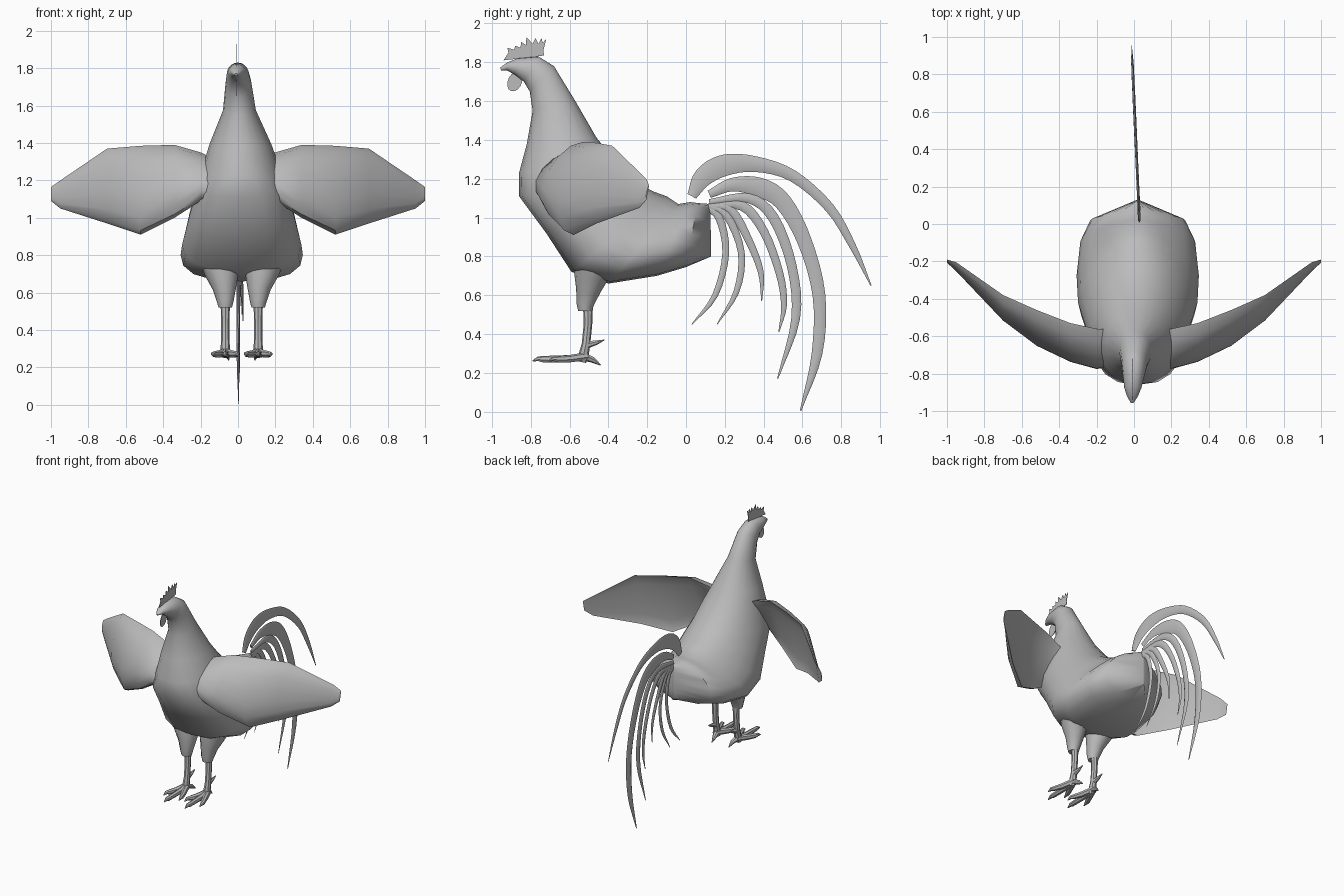
import bpy, bmesh, math
from mathutils import Vector

if "Cube" in bpy.data.objects:
    bpy.data.objects.remove(bpy.data.objects["Cube"])

GREY = bpy.data.materials.new("plain grey")
GREY.diffuse_color = (0.5, 0.5, 0.5, 1)
GREY.use_nodes = True
GREY.node_tree.nodes["Principled BSDF"].inputs["Base Color"].default_value = GREY.diffuse_color


def finish(name, bm, angle=40):
    bmesh.ops.recalc_face_normals(bm, faces=bm.faces)
    me = bpy.data.meshes.new(name)
    bm.to_mesh(me)
    bm.free()
    me.materials.append(GREY)
    ob = bpy.data.objects.new(name, me)
    bpy.context.collection.objects.link(ob)
    bpy.ops.object.select_all(action='DESELECT')
    ob.select_set(True)
    bpy.context.view_layer.objects.active = ob
    bpy.ops.object.shade_smooth_by_angle(angle=math.radians(angle))
    return ob


def loft(name, rings, angle=40):
    """Skin a list of closed rings and cap both ends."""
    bm = bmesh.new()
    vs = [[bm.verts.new(p) for p in r] for r in rings]
    n = len(rings[0])
    for a, b in zip(vs, vs[1:]):
        for i in range(n):
            j = (i + 1) % n
            bm.faces.new((a[i], a[j], b[j], b[i]))
    bm.faces.new(vs[0])
    bm.faces.new(vs[-1])
    return finish(name, bm, angle)


def tube(name, pts, sides=8):
    """Round tube through (x, y, z, radius) points."""
    P = [Vector(p[:3]) for p in pts]
    rings = []
    for i, p in enumerate(P):
        d = (P[min(i + 1, len(P) - 1)] - P[max(i - 1, 0)]).normalized()
        ref = Vector((1, 0, 0)) if abs(d.x) < 0.8 else Vector((0, 0, 1))
        u = d.cross(ref).normalized()
        v = d.cross(u)
        rings.append([p + pts[i][3] * (u * math.cos(t) + v * math.sin(t))
                      for t in (2 * math.pi * k / sides for k in range(sides))])
    return loft(name, rings)


def smooth_path(pts, steps=4):
    """Catmull-Rom resampling."""
    V = [Vector(p) for p in pts]
    V = [2 * V[0] - V[1]] + V + [2 * V[-1] - V[-2]]
    out = []
    for i in range(1, len(V) - 2):
        a, b, c, d = V[i - 1:i + 3]
        for s in range(steps):
            t = s / steps
            out.append(0.5 * (2 * b + (c - a) * t + (2 * a - 5 * b + 4 * c - d) * t * t
                              + (3 * b - a - 3 * c + d) * t ** 3))
    return out + [V[-2]]


# Body, neck and head: top y,z / bottom y,z / half width / low-set width
SECTIONS = [
    (-.958, 1.772, -.952, 1.758, .008, 0), (-.92, 1.80, -.92, 1.757, .03, 0),
    (-.87, 1.82, -.88, 1.735, .046, 0), (-.76, 1.83, -.835, 1.70, .06, 0),
    (-.68, 1.78, -.805, 1.65, .07, 0), (-.57, 1.60, -.79, 1.55, .088, 0),
    (-.46, 1.41, -.82, 1.38, .165, 0), (-.36, 1.29, -.86, 1.23, .21, 0),
    (-.25, 1.18, -.86, 1.11, .25, .1), (-.17, 1.135, -.72, .92, .285, .2),
    (-.10, 1.11, -.59, .72, .315, .3), (-.04, 1.07, -.40, .66, .32, .35),
    (.02, 1.08, -.15, .70, .30, .35), (.06, 1.075, 0, .745, .25, .3),
    (.125, 1.07, .13, .80, .008, 0)]
rings = []
for ty, tz, by, bz, hw, k in SECTIONS:
    cx = .02 if ty > -.3 else -.01 + .03 * (ty + .96) / .66
    ring = []
    for i in range(20):
        a = 2 * math.pi * i / 20
        c, s = math.cos(a), math.sin(a)
        if c < 0 and k:                       # fuller belly
            s = math.copysign(abs(s) ** .8, s)
        f = (1 + c) / 2
        ring.append((cx + hw * s * (1 - k * c) / (1 + k * .12),
                     by + (ty - by) * f, bz + (tz - bz) * f))
    rings.append(ring)
loft("body", rings, 50)

# Wings: x / top y,z / bottom y,z / front bulge / back bulge
WING = [
    (.05, -.57, 1.28, -.72, 1.12, .08, -.02), (.20, -.56, 1.35, -.70, 1.09, .13, -.01),
    (.34, -.53, 1.39, -.66, 1.00, .13, .02), (.52, -.46, 1.385, -.58, .91, .12, .03),
    (.70, -.38, 1.37, -.46, .97, .09, .02), (.95, -.205, 1.20, -.24, 1.05, .025, 0),
    (1.0, -.19, 1.165, -.205, 1.09, .006, 0)]
for side, label in ((1, "right"), (-1, "left")):
    rings = []
    for x, ty, tz, by, bz, front, back in WING:
        ring = []
        for i in range(14):
            a = 2 * math.pi * i / 14
            s, f = math.sin(a), (1 + math.cos(a)) / 2
            off = -front * s if s >= 0 else back * s
            ring.append((side * x, by + (ty - by) * f + off, bz + (tz - bz) * f))
        rings.append(ring)
    loft(label + "_wing", rings, 45)

# Legs and feet
for side, label in ((1, "right"), (-1, "left")):
    X = lambda d: .02 + side * d
    lx = X(.088)
    tube(label + "_thigh", [(X(.13), -.45, .83, .12), (X(.105), -.49, .70, .09),
                            (X(.092), -.505, .62, .062), (lx, -.52, .55, .044),
                            (lx, -.52, .52, .036)], 12)
    tube(label + "_shank", [(lx, -.505, .56, .026), (lx, -.505, .45, .022),
                            (lx, -.515, .35, .022), (lx, -.53, .28, .027),
                            (lx, -.535, .255, .02)])
    for n, (dx, y) in enumerate(((-.068, -.70), (0, -.79), (.068, -.71))):
        tube(f"{label}_toe_{n}", [(lx, -.51, .285, .022), (lx + dx * .5, -.60, .272, .02),
                                  (lx + dx * .85, y + .05, .27, .017),
                                  (lx + dx * .95, y + .03, .272, .013),
                                  (lx + dx, y, .262, .003)], 7)
    tube(label + "_back_toe", [(lx, -.53, .285, .022), (X(.075), -.48, .268, .016),
                               (X(.07), -.44, .24, .003)], 7)
    tube(label + "_spur", [(lx, -.51, .345, .02), (lx, -.46, .357, .012),
                           (lx, -.42, .37, .002)], 7)

# Tail feathers: thin blades through (y, z, width)
FEATHERS = [
    [(.03, 1.11, .05), (.09, 1.21, .10), (.2, 1.27, .11), (.36, 1.275, .08),
     (.55, 1.215, .06), (.74, 1.05, .05), (.86, .85, .035), (.953, .65, .006)],
    [(.12, 1.12, .04), (.24, 1.17, .07), (.38, 1.155, .10), (.5, 1.08, .09), (.61, .88, .075),
     (.685, .6, .066), (.675, .3, .055), (.59, .005, .008)],
    [(.12, 1.08, .03), (.32, 1.10, .05), (.45, 1.0, .055), (.545, .75, .05),
     (.565, .48, .045), (.472, .17, .006)],
    [(.12, 1.06, .03), (.29, 1.06, .05), (.40, .93, .045), (.48, .72, .04),
     (.505, .55, .03), (.478, .41, .005)],
    [(.12, 1.06, .03), (.23, 1.04, .045), (.32, .89, .04), (.385, .72, .03), (.39, .57, .004)],
    [(.11, 1.06, .03), (.21, 1.01, .04), (.285, .82, .035), (.26, .62, .03), (.16, .45, .004)],
    [(.10, 1.05, .03), (.17, 1.0, .04), (.205, .82, .035), (.15, .6, .03), (.03, .45, .004)]]
for n, path in enumerate(FEATHERS):
    pts = smooth_path(path)
    rings = []
    for i, p in enumerate(pts):
        t = (pts[min(i + 1, len(pts) - 1)] - pts[max(i - 1, 0)]).xy.normalized()
        cx = .03 - .045 * p.x
        thick = min(.008, p.z * .2)
        ring = []
        for k in range(6):
            a = math.pi * k / 3
            w = p.z / 2 * math.cos(a)
            ring.append((cx + thick * math.sin(a), p.x - t.y * w, p.y + t.x * w))
        rings.append(ring)
    loft(f"tail_feather_{n}", rings, 60)


def plate(name, outline, x=-.01, thick=.004):
    bm = bmesh.new()
    face = bm.faces.new([bm.verts.new((x - thick / 2, y, z)) for y, z in outline])
    new = bmesh.ops.extrude_face_region(bm, geom=[face])["geom"]
    bmesh.ops.translate(bm, vec=(thick, 0, 0),
                        verts=[v for v in new if isinstance(v, bmesh.types.BMVert)])
    finish(name, bm, 30)


# Comb and wattle
plate("comb", [(-.94, 1.81), (-.73, 1.835), (-.735, 1.86), (-.72, 1.92), (-.737, 1.90),
               (-.745, 1.925), (-.76, 1.895), (-.775, 1.925), (-.79, 1.895), (-.822, 1.93),
               (-.825, 1.89), (-.85, 1.905), (-.852, 1.875), (-.88, 1.885), (-.885, 1.865),
               (-.92, 1.875), (-.915, 1.85)])
plate("wattle", [(-.882 + .038 * math.cos(t) + .01 * math.sin(t), 1.70 + .05 * math.sin(t))
                 for t in (2 * math.pi * i / 14 for i in range(14))])
